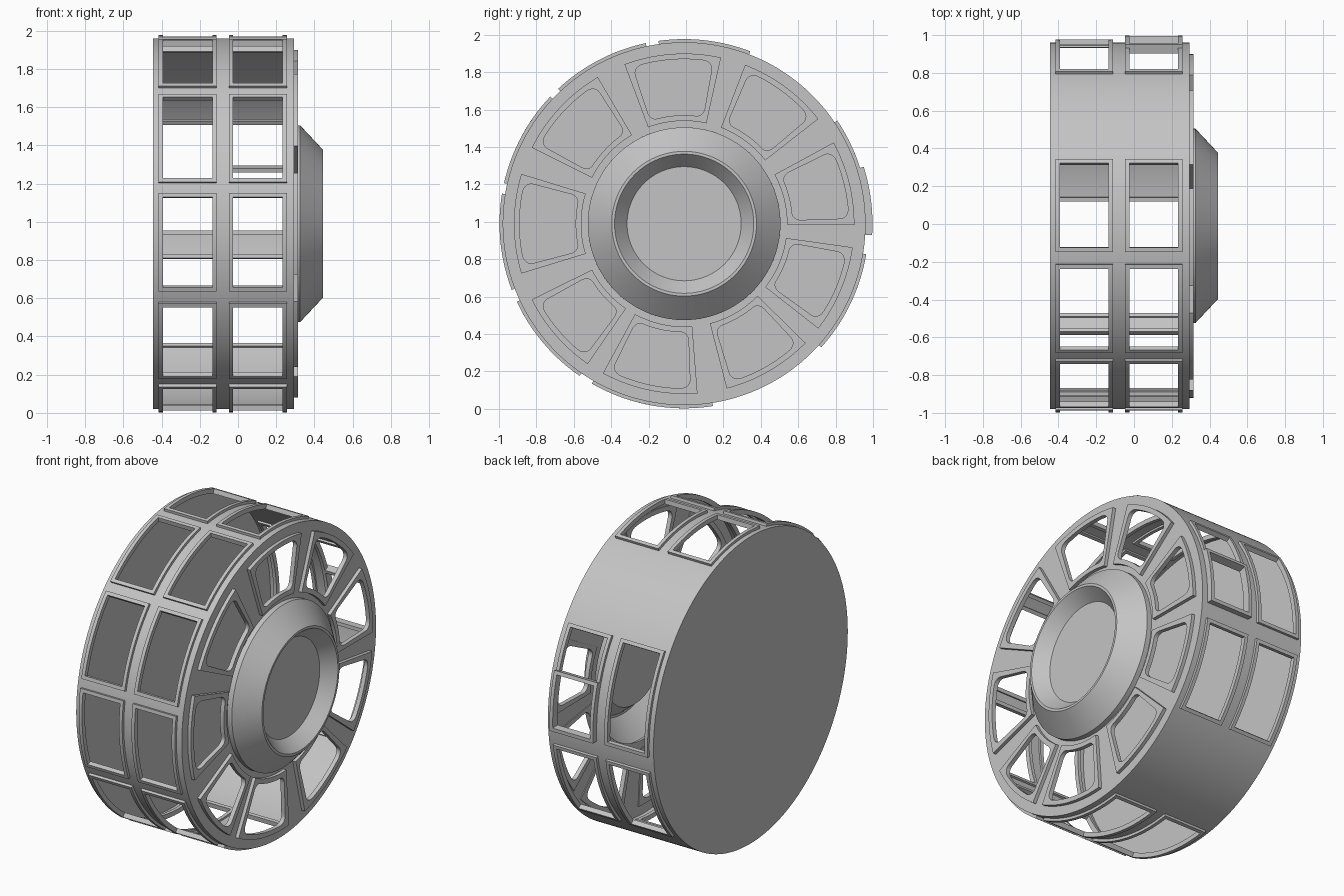
import bpy, bmesh, math
from mathutils import Vector

if "Cube" in bpy.data.objects:
    bpy.data.objects.remove(bpy.data.objects["Cube"])

CY, CZ = -0.01, 0.99          # axle centre
R = 0.97                      # drum radius
BACK, FACE = -0.445, 0.293    # drum ends along x

grey = bpy.data.materials.new("plain_grey")
grey.use_nodes = True
grey.diffuse_color = (0.55, 0.55, 0.55, 1)
grey.node_tree.nodes["Principled BSDF"].inputs["Base Color"].default_value = (0.55, 0.55, 0.55, 1)


def polar(x, r, deg):
    a = math.radians(deg)
    return Vector((x, CY + r * math.cos(a), CZ + r * math.sin(a)))


def finish(name, bm):
    bmesh.ops.remove_doubles(bm, verts=bm.verts, dist=1e-5)
    bmesh.ops.recalc_face_normals(bm, faces=bm.faces)
    mesh = bpy.data.meshes.new(name)
    bm.to_mesh(mesh)
    bm.free()
    mesh.materials.append(grey)
    ob = bpy.data.objects.new(name, mesh)
    bpy.context.collection.objects.link(ob)
    bpy.ops.object.select_all(action="DESELECT")
    bpy.context.view_layer.objects.active = ob
    ob.select_set(True)
    bpy.ops.object.shade_smooth_by_angle(angle=math.radians(30))
    return ob


def turned(name, profile, holes=()):
    """Revolve (x, r) points; holes are (band, start, end) in degrees."""
    bm = bmesh.new()
    rings = [[bm.verts.new(polar(x, r, d)) for d in range(360)] for x, r in profile]
    for band in range(len(profile) - 1):
        for d in range(360):
            if any(b == band and (d + 0.5 - lo) % 360 < hi - lo for b, lo, hi in holes):
                continue
            e = (d + 1) % 360
            p, q = rings[band], rings[band + 1]
            bm.faces.new((p[d], p[e], q[e], q[d]))
    return finish(name, bm)


def outline(hw, hh, corner, n=24):
    """Rectangle samples, with the corners rounded when corner > 0."""
    pts = []
    corners = [(-hw, -hh), (hw, -hh), (hw, hh), (-hw, hh)]
    for k in range(4):
        (ax, ay), (bx, by) = corners[k], corners[(k + 1) % 4]
        for i in range(n):
            t = 0.5 - 0.5 * math.cos(math.pi * i / n)
            u, v = ax + (bx - ax) * t, ay + (by - ay) * t
            if corner:
                c = Vector((max(corner - hw, min(hw - corner, u)),
                            max(corner - hh, min(hh - corner, v))))
                u, v = c + (Vector((u, v)) - c).normalized() * corner
            pts.append((u, v))
    return pts


def frame(name, hw, hh, border, corner, low, high, place):
    """Raised rim around an opening, laid on a surface by place(u, v, height)."""
    bm = bmesh.new()
    outer = outline(hw, hh, 0)
    inner = outline(hw - border, hh - border, corner)
    loops = [[bm.verts.new(place(u, v, h)) for u, v in pts]
             for pts, h in ((outer, low), (outer, high), (inner, high), (inner, low))]
    n = len(outer)
    for k in range(4):
        p, q = loops[k], loops[(k + 1) % 4]
        for i in range(n):
            j = (i + 1) % n
            bm.faces.new((p[i], p[j], q[j], q[i]))
    return finish(name, bm)


def wall_frame(name, x0, x1, a0, a1, lift=0.0):
    xm, am = (x0 + x1) / 2, (a0 + a1) / 2
    frame(name, (x1 - x0) / 2, math.radians(a1 - a0) / 2 * R, 0.022, 0,
          R - 0.012, R + 0.017 + lift,
          lambda u, v, h: polar(xm + u, h, am + math.degrees(v / R)))


# Drum wall: two columns of openings around the rim
columns = {"outer": (-0.415, -0.112), "inner": (-0.047, 0.256)}
spans = [(69, 98), (102, 133), (136.5, 167.3), (170.6, 201),
         (205, 235.5), (240, 279), (-42, -9.5), (-3.5, 34)]
inset = 0.011
xs = [BACK]
for x0, x1 in columns.values():
    xs += [x0 + inset, x1 - inset]
xs.append(FACE)
turned("drum_wall", [(x, R) for x in xs],
       [(b, lo + 0.65, hi - 0.65) for b in (1, 3) for lo, hi in spans])

# Raised rims of the wall openings; the last inner one is split in two
for side, (x0, x1) in columns.items():
    for i, (lo, hi) in enumerate(spans):
        name = f"wall_frame_{side}_{i + 1}"
        if side == "inner" and i == len(spans) - 1:
            wall_frame(name + "_upper", x0, x1, 16.3, hi)
            wall_frame(name + "_lower", x0, x1, lo, 17.6, 0.02)
        else:
            wall_frame(name, x0, x1, lo, hi)

# Closed back and windowed face
turned("back_plate", [(BACK, 0), (BACK, R)])
windows = [(94, 16.5), (53.5, 15.5), (14, 14.5), (-23, 15), (-60, 15.5),
           (258, 16.5), (221, 14.5), (180, 17), (137, 16.5)]
RI, RO = 0.55, 0.91
RM = (RI + RO) / 2
turned("face_plate", [(FACE, 0.5), (FACE, RI + 0.013), (FACE, RO - 0.013), (FACE, R)],
       [(1, c - h + 1, c + h - 1) for c, h in windows])
for i, (c, h) in enumerate(windows):
    frame(f"face_window_frame_{i + 1}", math.radians(h) * RM, (RO - RI) / 2, 0.03, 0.045,
          FACE - 0.005, FACE + 0.022,
          lambda u, v, x, c=c: polar(x, RM + v, c + math.degrees(u / RM)))

# Conical hub with a dished centre
turned("hub", [(FACE, 0.515), (0.325, 0.515), (0.445, 0.387), (0.445, 0.372),
               (0.365, 0.305), (0.365, 0)])
